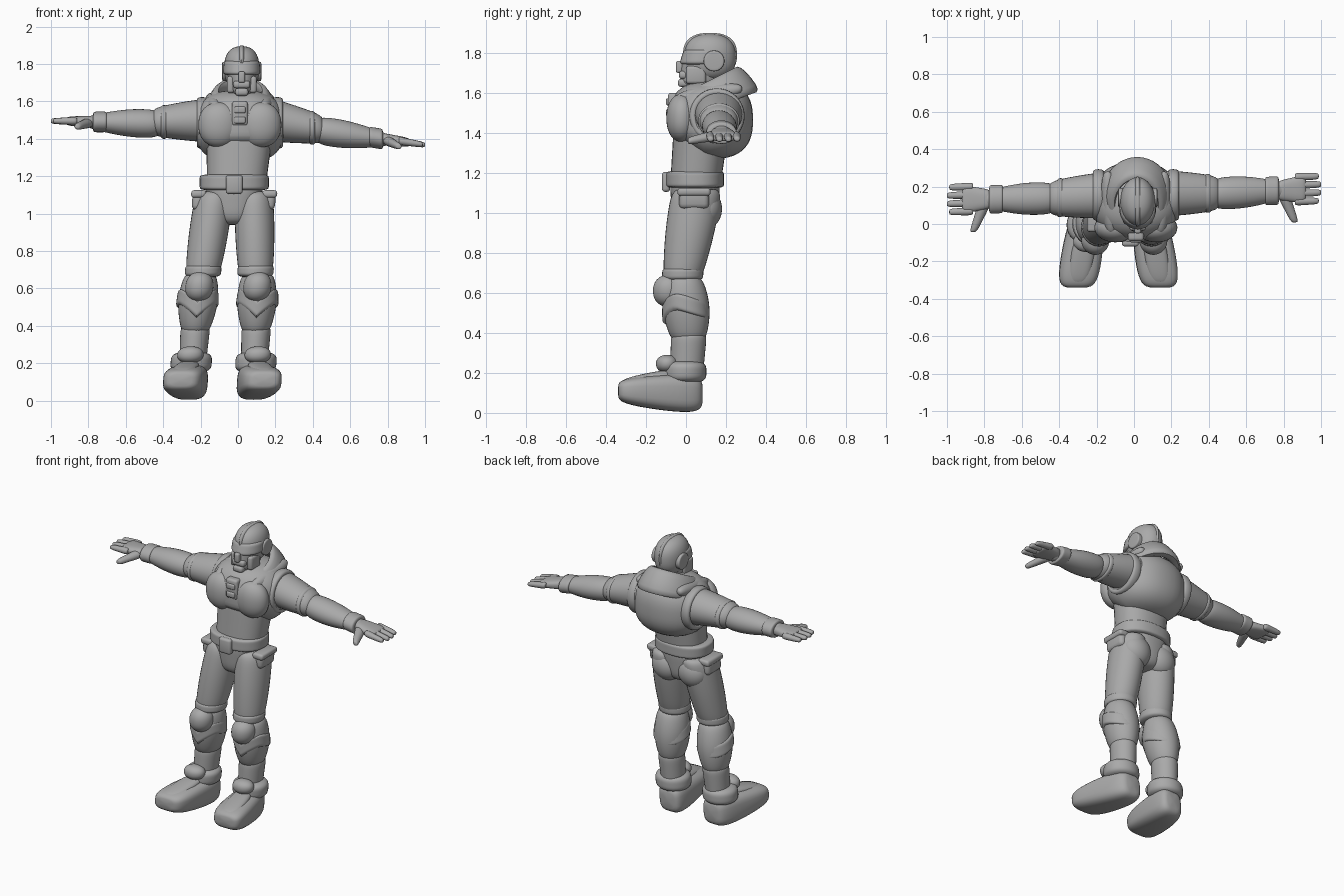
import bpy, bmesh, math
from mathutils import Matrix, Vector

if "Cube" in bpy.data.objects:
    bpy.data.objects.remove(bpy.data.objects["Cube"])

grey = bpy.data.materials.new("plain grey")
grey.use_nodes = True
tone = (0.4, 0.4, 0.4, 1)
grey.diffuse_color = tone
grey.node_tree.nodes["Principled BSDF"].inputs["Base Color"].default_value = tone
parts = []


def finish(name, bm, place):
    """Turn the mesh into an object, after moving its points by a rule."""
    if place:
        for vert in bm.verts:
            vert.co = place(vert.co.copy())
    bmesh.ops.recalc_face_normals(bm, faces=bm.faces)
    mesh = bpy.data.meshes.new(name)
    bm.to_mesh(mesh)
    bm.free()
    mesh.materials.append(grey)
    part = bpy.data.objects.new(name, mesh)
    bpy.context.collection.objects.link(part)
    parts.append(part)


def bridge(bm, lower, upper):
    count = len(lower)
    for k in range(count):
        following = (k + 1) % count
        bm.faces.new((lower[k], lower[following], upper[following], upper[k]))


def oval(angle, square):
    """Point on a unit circle that is pushed towards a square."""
    return [math.copysign(abs(f) ** (2 / square), f) for f in (math.cos(angle), math.sin(angle))]


def body(name, start, end, size, end_size=None, bulge=0, roundness=8, square=2,
         place=None, sides=32, rings=24):
    """Tapered solid with rounded ends; low roundness gives an egg, high a drum."""
    bm = bmesh.new()
    start, end = Vector(start), Vector(end)
    size, end_size = Vector(size), Vector(end_size or size)
    along = max(range(3), key=lambda i: abs(end[i] - start[i]))
    across = [i for i in range(3) if i != along]
    loops = []
    for step in range(rings + 1):
        t = (1 - math.cos(math.pi * step / rings)) / 2
        cap = (1 - abs(2 * t - 1) ** roundness) ** (1 / roundness)
        radii = size.lerp(end_size, t) * (1 + bulge * math.sin(math.pi * t)) * max(cap, 0.05)
        loop = []
        for k in range(sides):
            co = start.lerp(end, t)
            for axis, radius, f in zip(across, radii, oval(math.tau * k / sides, square)):
                co[axis] += radius * f
            loop.append(bm.verts.new(co))
        loops.append(loop)
    for lower, upper in zip(loops, loops[1:]):
        bridge(bm, lower, upper)
    bm.faces.new(loops[0])
    bm.faces.new(loops[-1])
    finish(name, bm, place)


def roll(name, along, centre, size, tube, place=None, sides=40, around=14):
    """Oval padded ring around the given axis."""
    bm = bmesh.new()
    across = [i for i in range(3) if i != along]
    loops = []
    for k in range(sides):
        direction = oval(math.tau * k / sides, 2)
        loop = []
        for j in range(around):
            out, up = oval(math.tau * j / around, 2.6)
            co = Vector(centre)
            co[along] += tube[1] * up
            for axis, radius, f in zip(across, size, direction):
                co[axis] += (radius + tube[0] * out) * f
            loop.append(bm.verts.new(co))
        loops.append(loop)
    for k in range(sides):
        bridge(bm, loops[k - 1], loops[k])
    finish(name, bm, place)


def block(name, centre, size, place=None, bevel=0.015):
    bm = bmesh.new()
    shape = Matrix.Translation(centre) @ Matrix.Diagonal((*size, 1))
    bmesh.ops.create_cube(bm, size=1, matrix=shape)
    bmesh.ops.bevel(bm, geom=bm.edges[:], offset=bevel, segments=3, profile=0.5, affect='EDGES')
    finish(name, bm, place)


def clamp(f):
    return max(0, min(1, f))


# Head and helmet
head_x = 0.02
body("neck", (head_x, .13, 1.5), (head_x, .1, 1.66), (.07, .08))
body("helmet", (head_x, .12, 1.66), (head_x, .12, 1.895), (.094, .13), roundness=2.4)
body("jaw", (head_x, .07, 1.63), (head_x, .09, 1.8), (.06, .1), (.09, .11), roundness=5)
body("brow_visor", (head_x, .08, 1.74), (head_x, .09, 1.82), (.1, .115), (.095, .1), roundness=6)
body("crown_ridge", (head_x, .12, 1.68), (head_x, .12, 1.9), (.03, .135), roundness=2.5)
block("nose_guard", (head_x, -.02, 1.73), (.035, .06, .06), bevel=.01)
block("mouth_guard", (head_x, 0, 1.69), (.09, .07, .04))
block("chin_guard", (head_x, 0, 1.65), (.07, .08, .04))

# Torso and armoured vest
def raise_front(v):
    v.z += clamp((.1 - v.y) / .2) * clamp((1.42 - v.z) / .15) / 10
    return v


def wrap_neck(v):
    lean = 1 - 2.5 * (v.z - 1.59)
    return Vector((v.x * lean, v.y * lean, v.z + .42 * (v.y - .12)))


body("abdomen", (-.01, .045, 1.12), (.01, .08, 1.46), (.155, .125), (.18, .14), square=2.3)
body("vest", (.01, .125, 1.27), (.01, .125, 1.66), (.24, .21), roundness=2.6, square=2.2,
     place=raise_front)
roll("collar", 2, (.015, .125, 1.59), (.15, .17), (.03, .065), wrap_neck)
block("chest_plate", (.01, -.06, 1.535), (.085, .06, .13))
for z in (1.5, 1.555):
    block("chest_clasp", (.01, -.085, z), (.06, .03, .035), bevel=.008)

# Hips and belt
body("hips", (-.025, .045, .94), (-.02, .045, 1.19), (.1, .11), (.175, .13), roundness=4, square=2.4)
body("belt", (-.02, .045, 1.125), (-.02, .045, 1.21), (.185, .145), square=2.3)
block("buckle", (-.02, -.1, 1.155), (.09, .04, .1))

for side, word in ((-1, "right"), (1, "left")):
    # Paired details of the head and chest
    ear, rim, chest = (middle + side * offset for middle, offset in (
        (head_x, .085), (.01, .2), (.01, .11)))
    body(word + "_ear_disc", (ear - .02, .14, 1.76), (ear + .02, .14, 1.76), (.052, .052))
    block(word + "_cheek_guard", (head_x + side * .06, .05, 1.69), (.04, .1, .09))
    body(word + "_chest_pad", (chest, -.02, 1.355), (chest, -.02, 1.595), (.112, .078), roundness=2.2)
    roll(word + "_armhole_rim", 0, (rim, .155, 1.485), (.12, .12), (.018, .03))
    body(word + "_shoulder_strap", (.01 + side * .13, -.05, 1.57), (.01 + side * .15, .28, 1.62),
         (.036, .036), bulge=.2, roundness=3)

    # Arms, the model's left one hangs a little lower
    droop = .16 if side > 0 else 0

    def arm(v):
        return Vector((side * v.x, v.y + side * .03 * v.x, v.z - droop * (v.x - .2)))

    body(word + "_sleeve", (.12, .16, 1.5), (.46, .15, 1.49), (.125, .12), (.09, .075),
         bulge=.05, roundness=6, place=arm)
    body(word + "_elbow_fold", (.37, .155, 1.49), (.42, .15, 1.49), (.104, .09),
         roundness=3, place=arm)
    body(word + "_forearm", (.42, .15, 1.48), (.8, .155, 1.49), (.08, .072), (.045, .035),
         bulge=.3, place=arm)
    body(word + "_glove_cuff", (.7, .155, 1.49), (.775, .155, 1.49), (.076, .055), place=arm)
    body(word + "_palm", (.76, .155, 1.49), (.92, .16, 1.495), (.05, .034), (.077, .024),
         roundness=5, square=2.6, place=arm)
    for finger in range(4):
        spread = finger - 1.5
        tip = 1.006 - .012 * abs(spread)
        y = .16 + .044 * spread
        body(f"{word}_finger_{finger + 1}", (.86, y, 1.495), (tip, y, 1.495), (.022, .022),
             (.017, .015), roundness=5, place=arm, sides=16)
    body(word + "_thumb", (.8, .13, 1.485), (.86, -.017, 1.465), (.035, .028), (.02, .018),
         roundness=5, place=arm, sides=16)

    # Legs, spread about a slightly leaning centre line
    def leg(v):
        return Vector((-.09 + .063 * v.z + side * v.x, v.y, v.z))

    def dip_front(v):
        v.z -= .09 * clamp(1 - abs(v.x - .16) / .1) * clamp(-v.y / .08) + .3 * v.y
        return leg(v)

    body(word + "_thigh", (.105, .055, 1.12), (.143, -.02, .66), (.1, .125), (.09, .095),
         bulge=.1, place=leg)
    body(word + "_trouser_hem", (.14, -.018, .66), (.14, -.015, .73), (.097, .103),
         roundness=4, place=leg)
    body(word + "_buttock", (.095, .1, .92), (.095, .1, 1.12), (.1, .08), roundness=2, place=leg)
    block(word + "_hip_pocket", (.19, .04, 1.07), (.065, .15, .1), leg, .025)
    block(word + "_pocket_flap", (.19, .04, 1.105), (.08, .165, .04), leg)
    body(word + "_calf", (.153, -.01, .68), (.162, .012, .36), (.085, .09), (.072, .085),
         bulge=.33, place=leg)
    body(word + "_ankle", (.163, .015, .4), (.165, 0, .14), (.08, .09), (.068, .08), place=leg)
    body(word + "_knee_pad", (.155, -.087, .53), (.155, -.087, .69), (.075, .078),
         roundness=2.2, place=leg)
    body(word + "_knee_strap", (.155, -.01, .575), (.155, -.01, .63), (.098, .097),
         roundness=5, place=leg)
    body(word + "_shin_guard", (.16, 0, .5), (.16, -.005, .59), (.115, .118), (.108, .115),
         roundness=7, place=dip_front)

    # Boots
    body(word + "_boot_cuff", (.173, -.005, .15), (.173, -.005, .26), (.11, .107),
         roundness=3.5, place=leg)
    body(word + "_boot_tongue", (.18, -.095, .2), (.18, -.095, .29), (.07, .055),
         roundness=2.2, place=leg)
    body(word + "_boot", (.16, .083, .095), (.222, -.34, .11), (.085, .095), (.105, .06),
         bulge=.13, roundness=5, square=3.2, place=leg)
    body(word + "_toe_ridge", (.18, -.06, .19), (.22, -.32, .145), (.055, .03), (.055, .025),
         bulge=.15, roundness=4, square=2.6, place=leg)

# Smooth shading with crisp edges
bpy.ops.object.select_all(action='DESELECT')
for part in parts:
    part.select_set(True)
bpy.context.view_layer.objects.active = parts[0]
bpy.ops.object.shade_smooth_by_angle(angle=math.radians(45))
